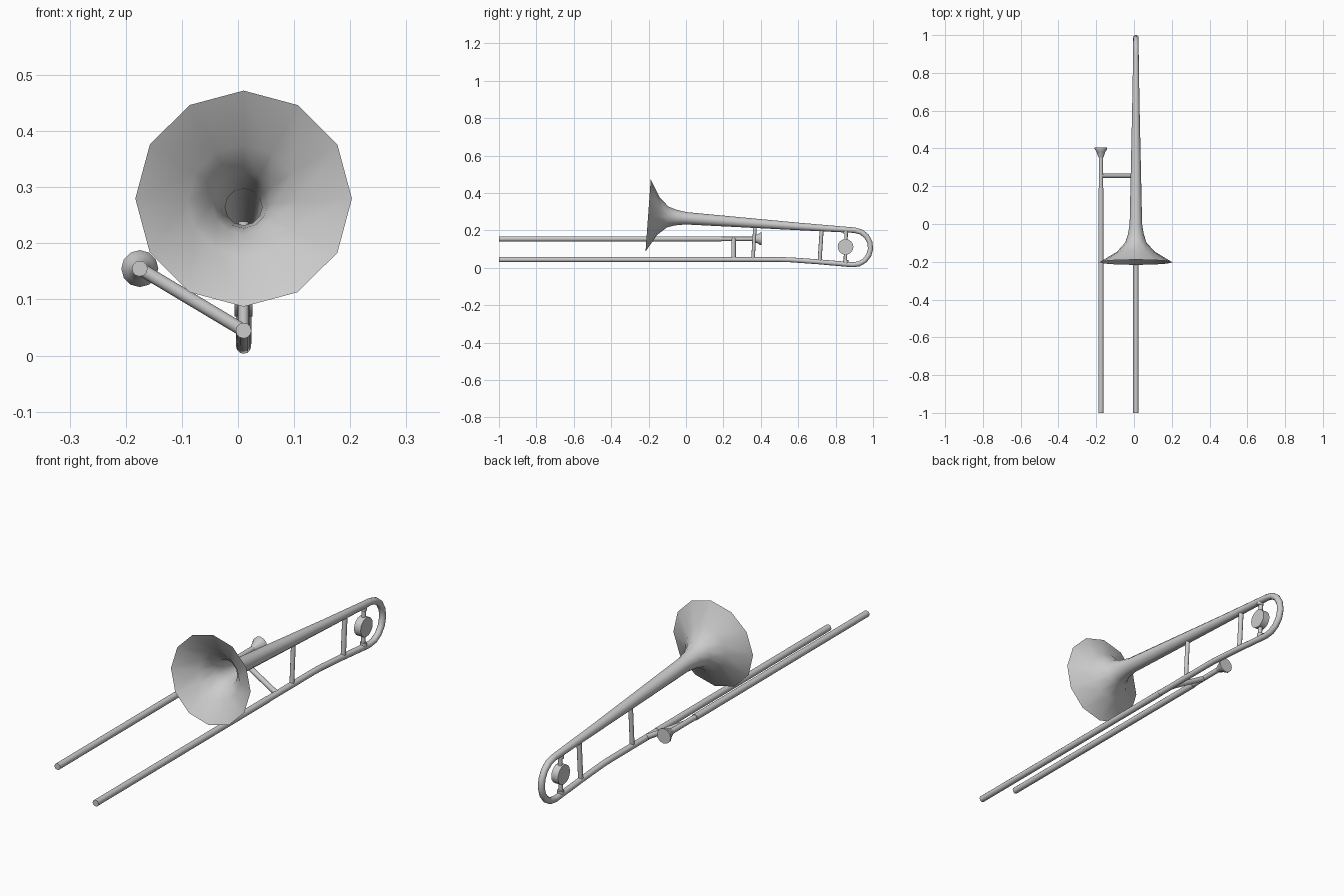
import bpy, bmesh, math
from mathutils import Vector

if "Cube" in bpy.data.objects:
    bpy.data.objects.remove(bpy.data.objects["Cube"])

X = 0.01               # plane of the bell section
SX, SZ = -0.175, 0.155  # axis of the mouthpiece-side slide


def tube(name, pts, radii, sides=12, cap=True):
    """Sweep a ring of the given radius along the points."""
    pts = [Vector(p) for p in pts]
    if not isinstance(radii, (list, tuple)):
        radii = [radii] * len(pts)
    bm = bmesh.new()
    rings = []
    n = len(pts)
    tangents = []
    for i in range(n):
        a = pts[i] - pts[i - 1] if i > 0 else pts[1] - pts[0]
        b = pts[i + 1] - pts[i] if i < n - 1 else a
        tangents.append((a.normalized() + b.normalized()).normalized())
    for p, t, r in zip(pts, tangents, radii):
        ref = Vector((0, 1, 0)) if abs(t.x) > 0.5 else Vector((1, 0, 0))
        u = (ref - t * ref.dot(t)).normalized()
        v = t.cross(u)
        rings.append([bm.verts.new(p + r * (u * math.cos(k * math.tau / sides) + v * math.sin(k * math.tau / sides)))
                      for k in range(sides)])
    for a, b in zip(rings, rings[1:]):
        for k in range(sides):
            j = (k + 1) % sides
            bm.faces.new((a[k], a[j], b[j], b[k]))
    if cap:
        bm.faces.new(rings[0][::-1])
        bm.faces.new(rings[-1])
    me = bpy.data.meshes.new(name)
    bm.to_mesh(me)
    bm.free()
    ob = bpy.data.objects.new(name, me)
    bpy.context.collection.objects.link(ob)
    bpy.context.view_layer.objects.active = ob
    for o in bpy.context.selected_objects:
        o.select_set(False)
    ob.select_set(True)
    bpy.ops.object.shade_smooth_by_angle(angle=math.radians(40))
    return ob


def bell_z(y):
    return 0.2 + (0.897 - y) * 0.0725


# Bell flare and tapering bell tube, continuing round the tuning bend
profile = [(-0.2025, 0.193), (-0.147, 0.1), (-0.098, 0.056), (-0.055, 0.042),
           (0.0, 0.033), (0.3, 0.0265), (0.6, 0.02)]
path = [(X, y, bell_z(y)) for y, r in profile]
radii = [r for y, r in profile]
for k in range(9):
    a = math.radians(86 - k * 180 / 8)
    path.append((X, 0.896 + 0.091 * math.cos(a), 0.109 + 0.0925 * math.sin(a)))
    radii.append(0.0145 - 0.001 * k / 8)
path += [(X, 0.70, 0.033), (X, 0.56, 0.043), (X, 0.50, 0.0445), (X, 0.18, 0.0445)]
radii += [0.013] * 4
tube("bell_and_tuning_bend", path, radii, cap=False)

# Two outer slide tubes
tube("lower_slide", [(X, -1, 0.0445), (X, 0.19, 0.0445)], 0.014)
tube("upper_slide", [(SX, -1, SZ), (SX, 0.19, SZ)], 0.014)

# Leadpipe and mouthpiece cup
tube("leadpipe", [(SX, 0.18, SZ), (SX, 0.36, SZ)], 0.0115)
cup = [(0.352, 0.012), (0.366, 0.018), (0.382, 0.023), (0.396, 0.033), (0.404, 0.033),
       (0.404, 0.027), (0.392, 0.018), (0.378, 0.007)]
cup_ob = tube("mouthpiece", [(SX, y + i * 1e-5, SZ) for i, (y, r) in enumerate(cup[:5])], [r for y, r in cup[:5]], cap=False)
tube("mouthpiece_bowl", [(SX, y, SZ) for y, r in [(0.404, 0.033), (0.4035, 0.027), (0.392, 0.018), (0.378, 0.007)]],
     [0.033, 0.027, 0.018, 0.007])

# Braces
tube("slide_brace", [(SX, 0.255, SZ), (X, 0.255, 0.0445)], 0.0115)
tube("front_bell_brace", [(X, 0.358, 0.045), (X, 0.37, bell_z(0.37))], 0.0095)
tube("rear_bell_brace", [(X, 0.714, 0.032), (X, 0.726, bell_z(0.726))], 0.0105)

# Counterweight disc on its stem, with small collars
tube("counterweight_stem", [(X, 0.851, 0.02), (X, 0.857, 0.2)], 0.009)
tube("counterweight", [(X - 0.016, 0.853, 0.112), (X + 0.016, 0.853, 0.112)], 0.042, sides=16)
for name, z0, z1 in (("lower_collar", 0.025, 0.042), ("upper_collar", 0.182, 0.198)):
    tube(name, [(X, 0.853, z0), (X, 0.854, z1)], 0.014)
